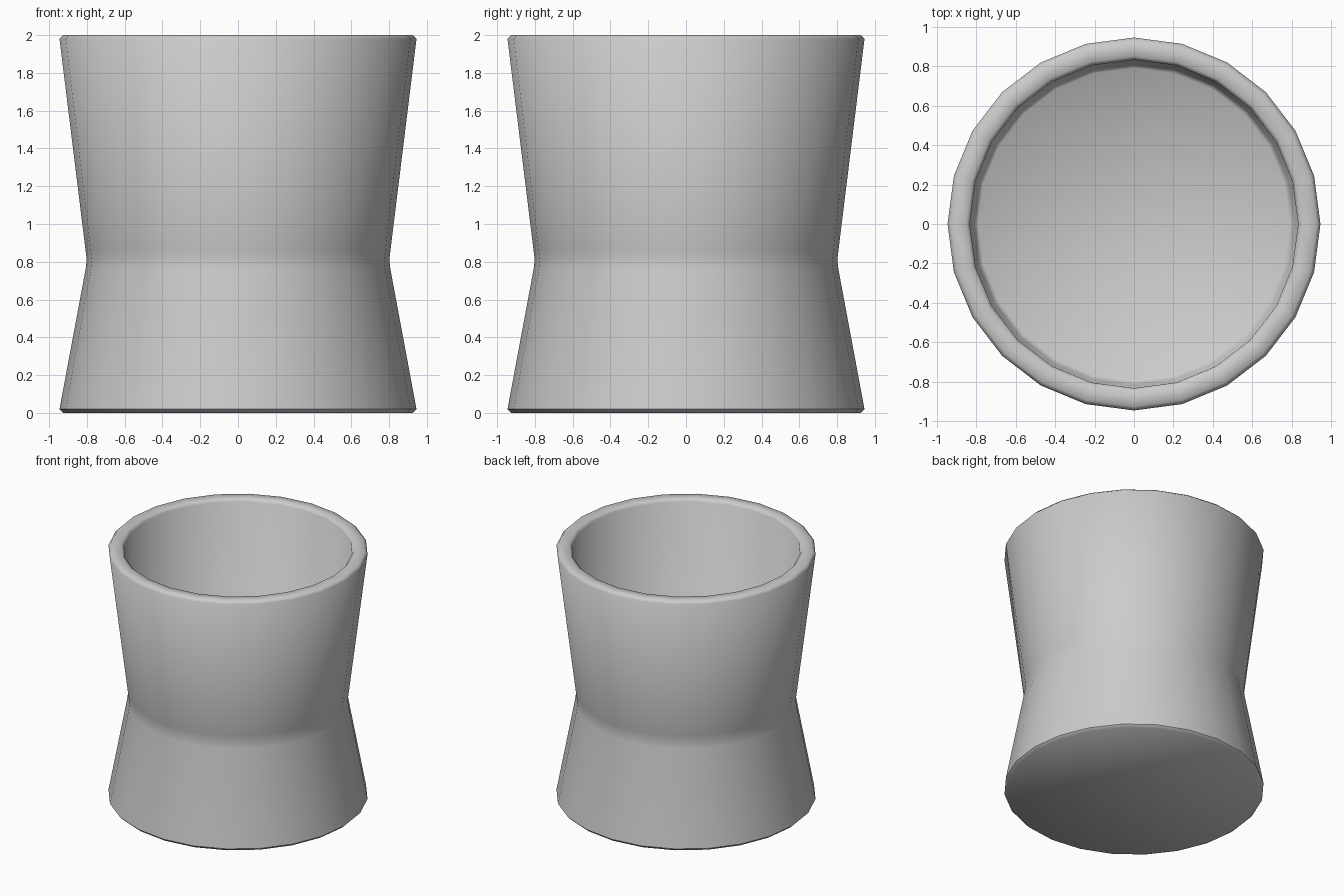
import bpy, bmesh
from math import cos, sin, tau

if "Cube" in bpy.data.objects:
    bpy.data.objects.remove(bpy.data.objects["Cube"])

SIDES = 24

# Profile (radius, height): underside, waisted outer wall, bevelled rim, inner wall, floor
PROFILE = [
    (0.925, 0.0), (0.945, 0.02),
    (0.807, 0.76), (0.801, 0.81), (0.807, 0.86),
    (0.945, 1.98), (0.925, 2.0),
    (0.85, 2.0), (0.832, 1.98),
    (0.812, 1.12), (0.79, 1.10),
]


def lathe(name, profile, sides):
    """Spin a profile around z and cap both ends."""
    bm = bmesh.new()
    rings = [[bm.verts.new((r * cos(tau * i / sides), r * sin(tau * i / sides), z))
              for i in range(sides)] for r, z in profile]
    for low, high in zip(rings, rings[1:]):
        for i in range(sides):
            j = (i + 1) % sides
            bm.faces.new((low[i], low[j], high[j], high[i]))
    bm.faces.new(rings[0][::-1])
    bm.faces.new(rings[-1])
    bmesh.ops.recalc_face_normals(bm, faces=bm.faces)
    mesh = bpy.data.meshes.new(name)
    bm.to_mesh(mesh)
    bm.free()
    obj = bpy.data.objects.new(name, mesh)
    bpy.context.collection.objects.link(obj)
    return obj


# Waisted cup
cup = lathe("cup", PROFILE, SIDES)
bpy.context.view_layer.objects.active = cup
cup.select_set(True)
bpy.ops.object.shade_smooth_by_angle(angle=0.96)
